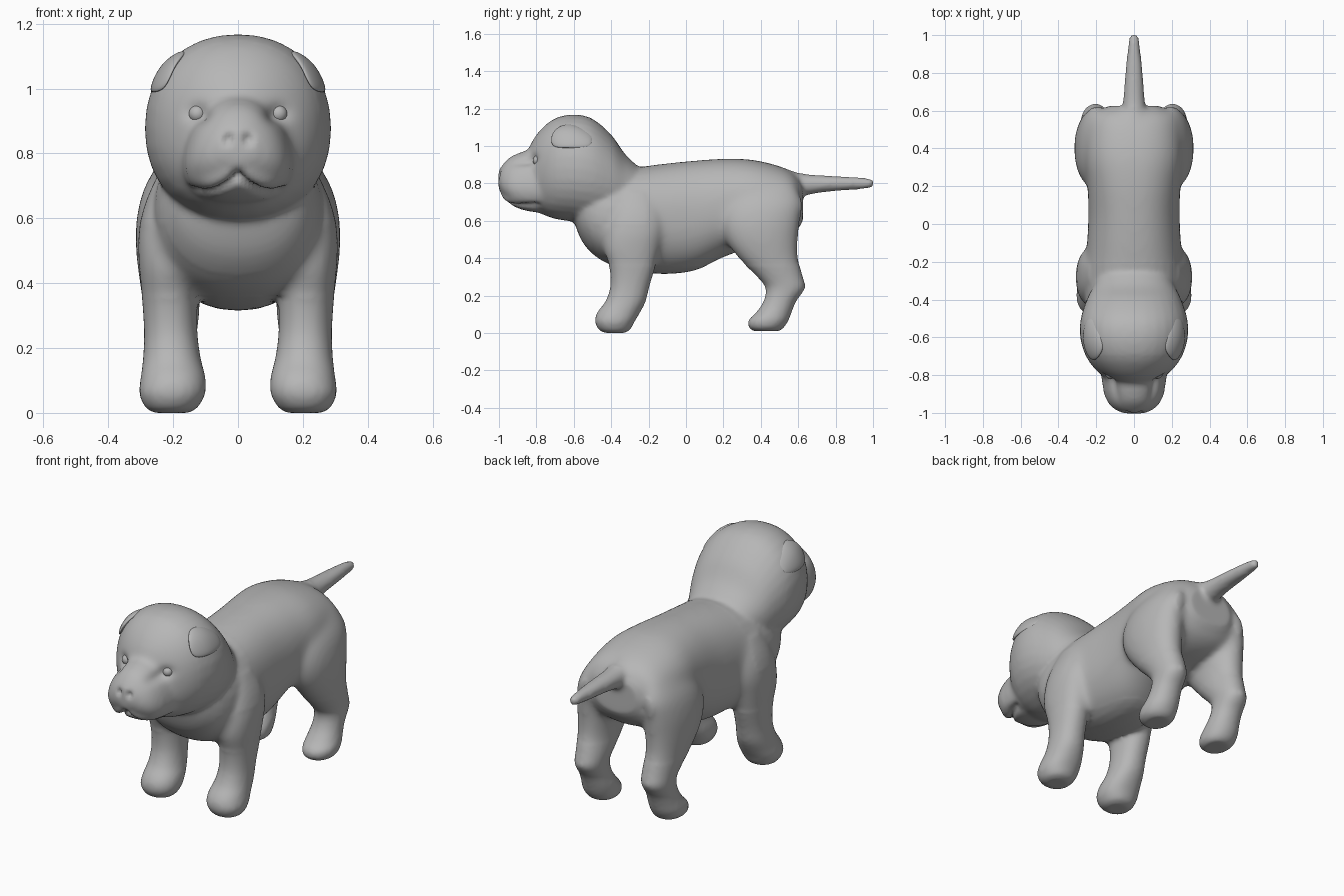
import bpy, bmesh, math
from mathutils import Vector

if "Cube" in bpy.data.objects:
    bpy.data.objects.remove(bpy.data.objects["Cube"])

grey = bpy.data.materials.new("plain grey")
grey.diffuse_color = (0.47, 0.47, 0.47, 1)
grey.use_nodes = True
grey.node_tree.nodes["Principled BSDF"].inputs["Base Color"].default_value = grey.diffuse_color


def smooth_rows(rows, steps=4):
    """Catmull-Rom interpolation between the section rows."""
    out = []
    for i in range(len(rows) - 1):
        p = [rows[max(0, min(len(rows) - 1, i + k))] for k in (-1, 0, 1, 2)]
        for s in range(steps):
            t = s / steps
            out.append([0.5 * (2 * b + (c - a) * t + (2 * a - 5 * b + 4 * c - d) * t * t
                               + (3 * b - a - 3 * c + d) * t ** 3) for a, b, c, d in zip(*p)])
    return out + [rows[-1]]


def loft(bm, rows, axis="y", power=2.0, egg=0.0, sign=1, n=32):
    """Row = position on axis, min/max of the other axis, min/max of x."""
    rings = []
    for t, u0, u1, x0, x1 in smooth_rows(rows):
        ring = []
        for i in range(n):
            a = 2 * math.pi * i / n
            c, s = math.cos(a), math.sin(a)
            c = math.copysign(abs(c) ** (2 / power), c)
            s = math.copysign(abs(s) ** (2 / power), s)
            x = sign * ((x0 + x1) / 2 + (x1 - x0) / 2 * c * (1 - egg * s))
            u = (u0 + u1) / 2 + (u1 - u0) / 2 * s
            ring.append(bm.verts.new((x, t, u) if axis == "y" else (x, u, t)))
        rings.append(ring)
    faces = [bm.faces.new(rings[0]), bm.faces.new(rings[-1][::-1])]
    for r, q in zip(rings, rings[1:]):
        for i in range(n):
            j = (i + 1) % n
            faces.append(bm.faces.new((r[i], q[i], q[j], r[j])))
    bmesh.ops.recalc_face_normals(bm, faces=faces)


def add_object(name, bm):
    mesh = bpy.data.meshes.new(name)
    bm.to_mesh(mesh)
    bm.free()
    mesh.materials.append(grey)
    mesh.shade_smooth()
    obj = bpy.data.objects.new(name, mesh)
    bpy.context.collection.objects.link(obj)
    return obj


def sym(rows):
    return [(t, a, b, -w, w) for t, a, b, w in rows]


bm = bmesh.new()
# torso
loft(bm, sym([(-.60, .60, .80, .13), (-.55, .48, .84, .20), (-.45, .385, .86, .25),
              (-.30, .335, .88, .262), (-.12, .315, .905, .25), (.05, .335, .922, .242),
              (.20, .405, .932, .247), (.35, .455, .927, .262), (.50, .485, .892, .25),
              (.58, .53, .85, .22), (.625, .60, .79, .13)]), power=2.25)
# head
loft(bm, sym([(-.22, .62, .86, .17), (-.32, .60, .95, .212), (-.40, .585, 1.06, .25),
              (-.50, .585, 1.145, .282), (-.60, .595, 1.168, .285), (-.70, .61, 1.148, .255),
              (-.77, .635, 1.095, .205), (-.82, .66, 1.03, .14), (-.845, .70, .97, .08)]),
     power=2.15)
# muzzle
loft(bm, sym([(-.68, .64, 1.0, .175), (-.80, .645, .99, .167), (-.88, .66, .967, .157),
              (-.94, .69, .94, .136), (-.98, .735, .90, .10), (-1.003, .78, .865, .05)]),
     egg=.25, power=2.2)
# tail
loft(bm, sym([(.52, .715, .885, .08), (.62, .732, .853, .062), (.72, .75, .843, .052),
              (.82, .76, .838, .045), (.92, .767, .832, .034), (.985, .774, .825, .025),
              (1.005, .785, .815, .015)]))
for sign in (1, -1):
    # front legs
    loft(bm, [(0, -.43, -.33, .15, .26), (.015, -.465, -.30, .125, .285),
              (.06, -.487, -.275, .10, .305), (.11, -.475, -.245, .10, .30),
              (.17, -.43, -.215, .115, .293), (.25, -.405, -.195, .125, .29),
              (.35, -.41, -.165, .125, .296), (.45, -.44, -.14, .12, .306),
              (.55, -.43, -.12, .12, .308), (.65, -.40, -.13, .13, .285),
              (.75, -.36, -.17, .13, .24)], "z", 2.2, sign=sign)
    # hind legs
    loft(bm, [(.01, .36, .50, .14, .26), (.03, .335, .525, .12, .287),
              (.07, .335, .55, .115, .298), (.11, .375, .565, .118, .29),
              (.17, .415, .59, .127, .282), (.24, .425, .637, .127, .282),
              (.30, .38, .625, .12, .288), (.40, .28, .60, .115, .303),
              (.50, .21, .60, .10, .315), (.60, .19, .61, .10, .313),
              (.70, .22, .62, .10, .287), (.80, .30, .58, .10, .225)], "z", 2.1, sign=sign)

# fuse everything into one skin
body = add_object("body", bm)
remesh = body.modifiers.new("fuse", "REMESH")
remesh.mode, remesh.voxel_size = "VOXEL", 0.012
blend = body.modifiers.new("blend", "SMOOTH")
blend.factor, blend.iterations = 0.5, 9
deps = bpy.context.evaluated_depsgraph_get()
skin = bpy.data.meshes.new_from_object(body.evaluated_get(deps))
body.modifiers.clear()
body.data = skin

# softer flow from limbs into torso and from muzzle into face
bm = bmesh.new()
bm.from_mesh(skin)


def is_flank(c):
    return .36 < c.z and -.5 < c.y < .61 and (c.y > -.2 or c.z < .58)


def is_face(c):
    return -.88 < c.y < -.7 and c.z > .7


for rule, count in ((is_flank, 16), (is_face, 8)):
    area = [v for v in bm.verts if rule(v.co)]
    for _ in range(count):
        bmesh.ops.smooth_vert(bm, verts=area, factor=.5, use_axis_x=True,
                              use_axis_y=True, use_axis_z=True)

# mouth line, nostrils and eye sockets pressed into the skin
bm.normal_update()
moves = []
for v in bm.verts:
    x, y, z = abs(v.co.x), v.co.y, v.co.z
    if y > -.72:
        continue
    push = 0
    if x < .17 and y < -.77:
        lip = .728 - .05 * math.sin(min(x / .11, 1) * math.pi / 2) + .012 * max(0, x - .11) / .06
        fade = min(1, (-.77 - y) / .04)
        push += .018 * fade * math.exp(-((z - lip) / .011) ** 2)
        push -= .010 * fade * math.exp(-((z - lip - .03) / .02) ** 2 - ((x - .07) / .06) ** 2)
        push += .012 * math.exp(-((z - .735) / .02) ** 2 - (x / .02) ** 2)
    push += .020 * math.exp(-((x - .032) / .014) ** 2 - ((z - .845) / .017) ** 2) * (y < -.9)
    push += .020 * math.exp(-((x - .125) / .035) ** 2 - ((z - .925) / .028) ** 2) * (y < -.74)
    moves.append((v, v.normal * -push))
for v, d in moves:
    v.co += d
bm.to_mesh(skin)
bm.free()
skin.materials.clear()
skin.materials.append(grey)
skin.shade_smooth()

# eyes resting in their sockets
for side, sign in (("right", 1), ("left", -1)):
    hit, loc, _, _ = body.ray_cast(Vector((sign * .125, -2, .922)), Vector((0, 1, 0)))
    bm = bmesh.new()
    bmesh.ops.create_uvsphere(bm, u_segments=20, v_segments=12, radius=.027)
    eye = add_object(side + "_eye", bm)
    eye.location = (sign * .125, (loc.y if hit else -.8) + .010, .922)

# folded ears, the rear edge sunk into the head
ear_rows = [[(.15, -.65, 1.12), (.18, -.58, 1.11), (.19, -.48, 1.05)],
            [(.195, -.725, 1.08), (.24, -.62, 1.08), (.235, -.50, 1.03)],
            [(.225, -.73, .985), (.277, -.64, .987), (.258, -.50, .985)]]
for side, sign in (("right", 1), ("left", -1)):
    bm = bmesh.new()
    grid = [[bm.verts.new((sign * x, y, z)) for x, y, z in row] for row in ear_rows]
    for r in range(2):
        for c in range(2):
            bm.faces.new((grid[r][c], grid[r + 1][c], grid[r + 1][c + 1], grid[r][c + 1]))
    if sign < 0:
        bmesh.ops.reverse_faces(bm, faces=bm.faces)
    ear = add_object(side + "_ear", bm)
    solid = ear.modifiers.new("thickness", "SOLIDIFY")
    solid.thickness, solid.offset = .024, 0
    sub = ear.modifiers.new("round", "SUBSURF")
    sub.levels = sub.render_levels = 3
